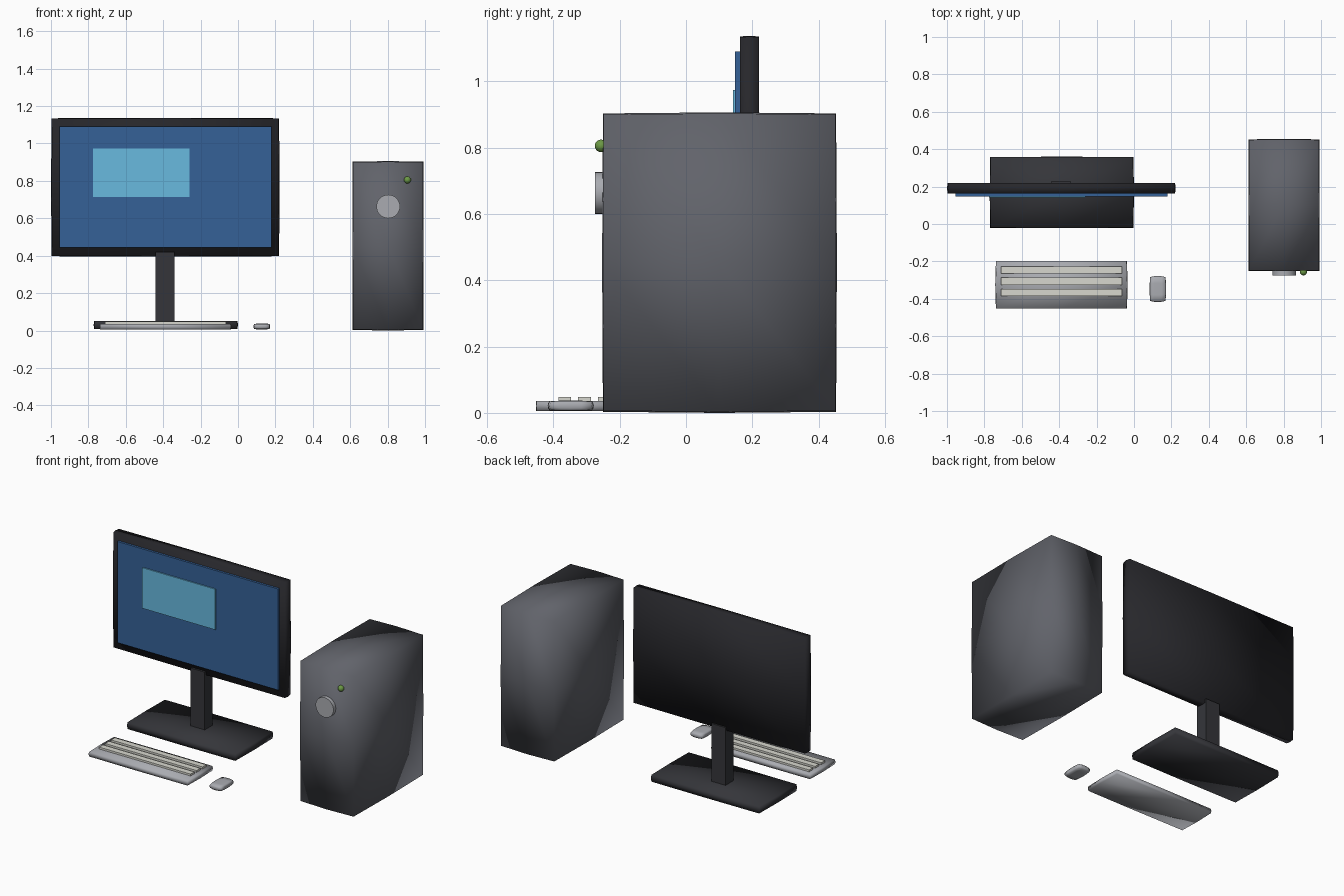
import bpy, bmesh, math
from mathutils import Vector

if "Cube" in bpy.data.objects:
    bpy.data.objects.remove(bpy.data.objects["Cube"])


def material(name, rgb):
    m = bpy.data.materials.new(name)
    m.diffuse_color = (*rgb, 1)
    m.use_nodes = True
    m.node_tree.nodes["Principled BSDF"].inputs["Base Color"].default_value = m.diffuse_color
    return m


BLACK = material("black_plastic", (0.02, 0.02, 0.024))
DARK = material("dark_plastic", (0.035, 0.036, 0.042))
CASE = material("case_grey", (0.12, 0.125, 0.145))
BLUE = material("screen_blue", (0.035, 0.12, 0.31))
CYAN = material("window_cyan", (0.14, 0.49, 0.74))
SILVER = material("silver", (0.40, 0.41, 0.44))
IVORY = material("key_ivory", (0.68, 0.68, 0.62))
GREEN = material("led_green", (0.15, 0.32, 0.06))


def box(name, x, y, z, mat, bulge=0.0, cuts=0):
    """Box spanning the given ranges; bulge pulls edges and corners inward."""
    bm = bmesh.new()
    bmesh.ops.create_cube(bm, size=2)
    if cuts:
        bmesh.ops.subdivide_edges(bm, edges=bm.edges[:], cuts=cuts, use_grid_fill=True)
    centre = Vector([(r[0] + r[1]) / 2 for r in (x, y, z)])
    half = [(r[1] - r[0]) / 2 for r in (x, y, z)]
    for v in bm.verts:
        p = v.co.copy()
        for i in range(3):
            off = sum(p[j] ** 2 for j in range(3) if j != i)
            v.co[i] = p[i] * (1 - bulge * off) * half[i]
    mesh = bpy.data.meshes.new(name)
    bm.to_mesh(mesh)
    bm.free()
    if bulge:
        mesh.shade_smooth()
    mesh.materials.append(mat)
    ob = bpy.data.objects.new(name, mesh)
    ob.location = centre
    bpy.context.collection.objects.link(ob)
    return ob


# Monitor with screen and open window
box("monitor_housing", (-1.0, 0.223), (0.162, 0.22), (0.395, 1.137), BLACK, 0.006, 1)
box("screen", (-0.955, 0.18), (0.148, 0.166), (0.445, 1.09), BLUE)
box("screen_window", (-0.775, -0.26), (0.141, 0.15), (0.715, 0.974), CYAN)

# Stand
box("stand_neck", (-0.44, -0.34), (0.15, 0.23), (0.04, 0.42), DARK)
box("stand_base", (-0.772, 0.0), (-0.022, 0.36), (0.008, 0.052), DARK, 0.008, 1)

# Tower with power button and light
box("tower_case", (0.612, 0.992), (-0.253, 0.455), (0.0, 0.906), CASE, 0.007, 1)
bpy.ops.mesh.primitive_cylinder_add(vertices=32, radius=0.063, depth=0.035,
                                    location=(0.803, -0.2575, 0.663),
                                    rotation=(math.pi / 2, 0, 0))
button = bpy.context.object
button.name = "power_button"
button.data.materials.append(SILVER)
bpy.ops.object.shade_smooth_by_angle()
bpy.ops.mesh.primitive_uv_sphere_add(segments=16, ring_count=10, radius=0.019,
                                     location=(0.906, -0.256, 0.805))
led = bpy.context.object
led.name = "power_light"
led.data.materials.append(GREEN)
bpy.ops.object.shade_smooth_by_angle(angle=math.radians(60))

# Keyboard with three key rows
box("keyboard_body", (-0.742, -0.034), (-0.453, -0.197), (0.006, 0.036), SILVER, 0.01, 1)
for i in range(3):
    yc = -0.366 + 0.06 * i
    box(f"key_row_{i + 1}", (-0.71, -0.065), (yc - 0.019, yc + 0.019), (0.03, 0.048), IVORY)

# Mouse
box("mouse", (0.083, 0.172), (-0.417, -0.278), (0.006, 0.037), SILVER, 0.08, 3)
